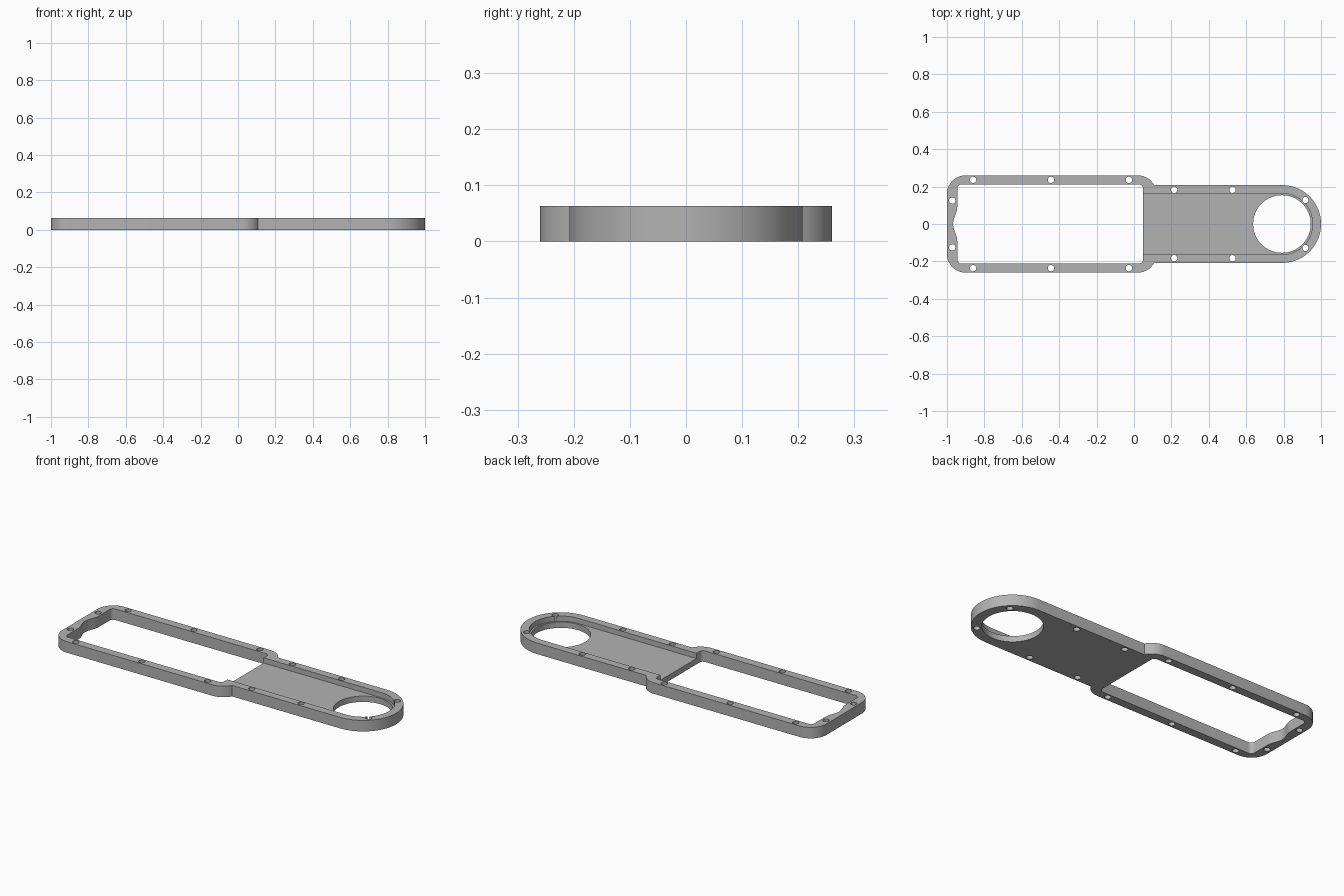
import bpy, bmesh
from math import sin, cos, pi, radians, asin

cube = bpy.data.objects.get("Cube")
if cube:
    bpy.data.objects.remove(cube, do_unlink=True)

HEIGHT = 0.063      # full frame height
FLOOR = 0.033       # top of the sunken floor
WIDE, NARROW = 0.26, 0.208
CORNER = 0.10
ROUND_X = 1 - NARROW

grey = bpy.data.materials.new("plain grey")
grey.use_nodes = True
grey.diffuse_color = (0.45, 0.45, 0.45, 1)
grey.node_tree.nodes["Principled BSDF"].inputs["Base Color"].default_value = grey.diffuse_color


def arc(cx, cy, r, start, end, steps=12):
    """Points along an arc, angles in degrees."""
    angles = [radians(start + (end - start) * i / steps) for i in range(steps + 1)]
    return [(cx + r * cos(a), cy + r * sin(a)) for a in angles]


def mirrored(half):
    """Close an outline by mirroring its +y half across the x axis."""
    return half + [(x, -y) for x, y in reversed(half) if abs(y) > 1e-5]


def prism(name, outline, z0, z1):
    bm = bmesh.new()
    face = bm.faces.new([bm.verts.new((x, y, z0)) for x, y in outline])
    top = bmesh.ops.extrude_face_region(bm, geom=[face])["geom"]
    bmesh.ops.translate(bm, vec=(0, 0, z1 - z0),
                        verts=[g for g in top if isinstance(g, bmesh.types.BMVert)])
    bmesh.ops.recalc_face_normals(bm, faces=bm.faces)
    mesh = bpy.data.meshes.new(name)
    bm.to_mesh(mesh)
    bm.free()
    mesh.materials.append(grey)
    obj = bpy.data.objects.new(name, mesh)
    bpy.context.collection.objects.link(obj)
    return obj


# Outer body: wide rounded box running into a narrow arm with a round end
shoulder = math_angle = asin((NARROW - WIDE + CORNER) / CORNER) * 180 / pi
body_half = (arc(ROUND_X, 0, NARROW, 0, 90, 32)
             + arc(0.02, WIDE - CORNER, CORNER, shoulder, 90)
             + arc(CORNER - 1, WIDE - CORNER, CORNER, 90, 180, 16))
body = prism("frame_body", mirrored(body_half), 0, HEIGHT)

# Window with small corner rounds and a shallow scoop in its end wall
LEFT, RIGHT, SIDE, R = -0.945, 0.048, 0.212, 0.022
scoop = [(LEFT - 0.011 * (1 - cos(pi * i / 10)), 0.09 * (1 - i / 10)) for i in range(11)]
window_half = (arc(RIGHT - R, SIDE - R, R, 0, 90, 6)
               + arc(LEFT + R, SIDE - R, R, 90, 180, 6) + scoop)
cutters = [prism("window_cutter", mirrored(window_half), -0.1, 0.2)]

# Sunken floor in the arm, opening into the window
pocket_half = arc(ROUND_X, 0, 0.163, 0, 90, 32) + [(-0.05, 0.163)]
cutters.append(prism("pocket_cutter", mirrored(pocket_half), FLOOR, 0.2))

# Large round opening and the screw holes
cutters.append(prism("round_opening_cutter", arc(ROUND_X - 0.001, 0, 0.154, 0, 360, 64)[:-1], -0.1, 0.2))
screws = [(-0.86, 0.236), (-0.444, 0.236), (-0.027, 0.236), (0.215, 0.183),
          (0.527, 0.183), (0.917, 0.128), (-0.972, 0.125)]
for x, y in screws:
    for side in (1, -1):
        cutters.append(prism("screw_hole_cutter", arc(x, y * side, 0.017, 0, 360, 20)[:-1], -0.1, 0.2))

# Cut everything out of the body
bpy.ops.object.select_all(action='DESELECT')
bpy.context.view_layer.objects.active = body
body.select_set(True)
for cutter in cutters:
    cutter.hide_render = True
    mod = body.modifiers.new("cut", 'BOOLEAN')
    mod.operation = 'DIFFERENCE'
    mod.solver = 'EXACT'
    mod.object = cutter
    bpy.ops.object.modifier_apply(modifier=mod.name)
    bpy.data.objects.remove(cutter, do_unlink=True)
bpy.ops.object.shade_smooth_by_angle(angle=radians(30))
